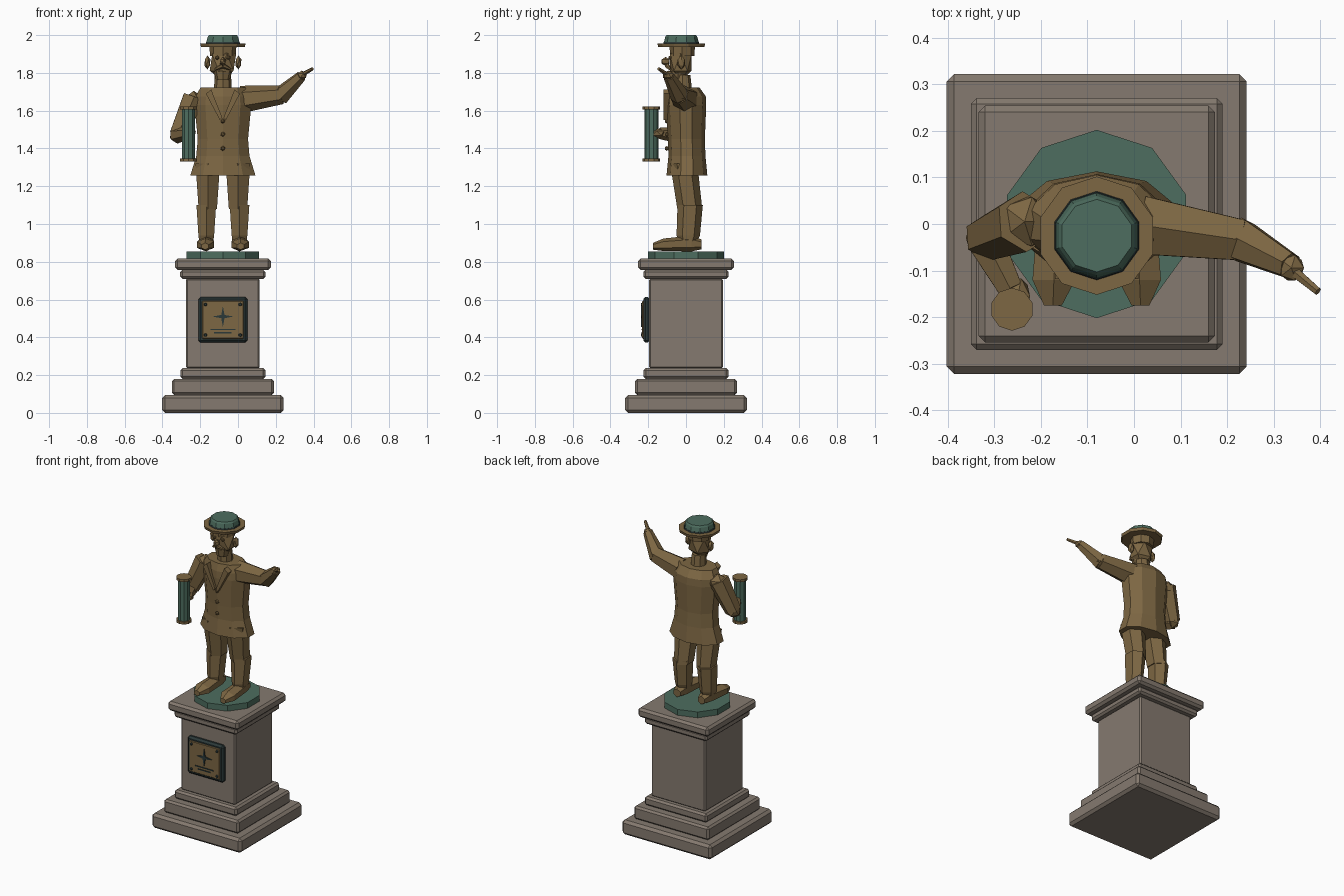
import bpy, bmesh, math
from mathutils import Vector, Matrix

if "Cube" in bpy.data.objects:
    bpy.data.objects.remove(bpy.data.objects["Cube"])

CX = -0.08  # centre line of the monument


def material(name, rgb):
    m = bpy.data.materials.new(name)
    m.diffuse_color = (*rgb, 1)
    m.use_nodes = True
    m.node_tree.nodes["Principled BSDF"].inputs["Base Color"].default_value = m.diffuse_color
    return m


STONE = material("warm grey stone", (0.235, 0.195, 0.16))
BRONZE = material("bronze", (0.205, 0.135, 0.056))
GREEN = material("green patina", (0.075, 0.155, 0.115))
DARK = material("dark metal", (0.024, 0.04, 0.04))


def finish(name, bm, mat):
    bmesh.ops.recalc_face_normals(bm, faces=bm.faces[:])
    me = bpy.data.meshes.new(name)
    bm.to_mesh(me)
    bm.free()
    me.materials.append(mat)
    ob = bpy.data.objects.new(name, me)
    bpy.context.collection.objects.link(ob)
    return ob


def box(name, lo, hi, mat, bevel=0):
    bm = bmesh.new()
    lo, hi = Vector(lo), Vector(hi)
    bmesh.ops.create_cube(bm, size=1, matrix=Matrix.Translation((lo + hi) / 2) @ Matrix.Diagonal((*(hi - lo), 1)))
    if bevel:
        bmesh.ops.bevel(bm, geom=bm.edges[:], offset=bevel, segments=1, affect='EDGES')
    return finish(name, bm, mat)


def loft(name, rings, n, mat, turn=math.pi / 2):
    """Stack of n-sided rings: (centre, side axis, up axis)."""
    bm = bmesh.new()
    loops = []
    for c, a, b in rings:
        loops.append([bm.verts.new(Vector(c) + Vector(a) * math.cos(turn + i * math.tau / n)
                                   + Vector(b) * math.sin(turn + i * math.tau / n)) for i in range(n)])
    for p, q in zip(loops, loops[1:]):
        for i in range(n):
            bm.faces.new((p[i], p[(i + 1) % n], q[(i + 1) % n], q[i]))
    bm.faces.new(loops[0])
    bm.faces.new(loops[-1])
    return finish(name, bm, mat)


def stack(name, rows, n, mat, x=CX):
    """Upright loft from rows of (z, centre y, x radius, y radius)."""
    return loft(name, [((x, y, z), (rx, 0, 0), (0, ry, 0)) for z, y, rx, ry in rows], n, mat)


def limb(name, p, q, r1, r2, mat=BRONZE, n=6):
    p, q = Vector(p), Vector(q)
    d = (q - p).normalized()
    ref = Vector((0, 0, 1)) if abs(d.z) < 0.8 else Vector((0, 1, 0))
    a = d.cross(ref).normalized()
    b = a.cross(d)
    return loft(name, [(p, a * r1, b * r1), (q, a * r2, b * r2)], n, mat)


def ball(name, c, s, mat=BRONZE, sub=1):
    bm = bmesh.new()
    bmesh.ops.create_icosphere(bm, subdivisions=sub, radius=1,
                               matrix=Matrix.Translation(c) @ Matrix.Diagonal((*s, 1)))
    return finish(name, bm, mat)


def plate(name, pts, y0, y1, mat):
    """Outline in x and z, extruded along y."""
    bm = bmesh.new()
    f = bm.faces.new([bm.verts.new((x, y0, z)) for x, z in pts])
    r = bmesh.ops.extrude_face_region(bm, geom=[f])
    for v in r["geom"]:
        if isinstance(v, bmesh.types.BMVert):
            v.co.y = y1
    return finish(name, bm, mat)


# Stepped pedestal
for name, h, z0, z1, bev in (("base_step", 0.322, 0, 0.095, 0.016), ("middle_step", 0.27, 0.095, 0.18, 0.012),
                             ("top_step", 0.225, 0.18, 0.237, 0.012), ("shaft", 0.195, 0.235, 0.712, 0.008),
                             ("lower_cornice", 0.226, 0.71, 0.757, 0.012), ("upper_cornice", 0.254, 0.757, 0.817, 0.014)):
    box(name, (CX - h, -h, z0), (CX + h, h, z1), STONE, bev)
stack("statue_disc", [(0.815, 0, 0.202, 0.202), (0.855, 0, 0.202, 0.202)], 10, GREEN)

# Plaque with compass star, text bars and rivets
box("plaque_frame", (CX - 0.13, -0.226, 0.372), (CX + 0.13, -0.19, 0.614), DARK, 0.012)
box("plaque_panel", (CX - 0.11, -0.232, 0.392), (CX + 0.11, -0.21, 0.594), BRONZE, 0.004)
star = []
for i in range(8):
    r, t = (0.012 if i % 2 else 0.056), i * math.pi / 4
    star.append((CX + r * math.sin(t), 0.51 + r * math.cos(t)))
plate("compass_star", star, -0.238, -0.23, DARK)
for z, w in ((0.441, 0.066), (0.424, 0.046)):
    box("plaque_bar", (CX - w, -0.236, z - 0.003), (CX + w, -0.23, z + 0.003), DARK)
for sx in (-1, 1):
    for z in (0.412, 0.574):
        limb("plaque_rivet", (CX + sx * 0.092, -0.23, z), (CX + sx * 0.092, -0.239, z), 0.01, 0.007, DARK)

# Shoes and legs
for s in (-1, 1):
    x = CX + s * 0.088
    loft("shoe", [((x + s * 0.006, -0.175, 0.882), (0.022, 0, 0), (0, 0, 0.018)),
                  ((x + s * 0.004, -0.12, 0.89), (0.053, 0, 0), (0, 0, 0.033)),
                  ((x, 0.03, 0.897), (0.044, 0, 0), (0, 0, 0.042)),
                  ((x, 0.082, 0.892), (0.028, 0, 0), (0, 0, 0.026))], 6, BRONZE)
    stack("lower_leg", [(0.9, 0.01, 0.042, 0.045), (0.94, 0.012, 0.048, 0.062), (1.1, 0.022, 0.06, 0.067)], 6, BRONZE, x)
    stack("upper_leg", [(1.08, 0.02, 0.056, 0.066), (1.32, -0.012, 0.075, 0.072)], 6, BRONZE, CX + s * 0.08)

# Coat and neck
stack("coat", [(1.258, 0.005, 0.181, 0.108), (1.36, 0.005, 0.148, 0.098), (1.45, 0.002, 0.14, 0.098),
               (1.63, 0.0, 0.158, 0.107), (1.675, 0.0, 0.152, 0.105), (1.722, -0.01, 0.125, 0.082)], 10, BRONZE)
stack("neck", [(1.7, -0.015, 0.048, 0.048), (1.79, -0.02, 0.043, 0.043)], 8, BRONZE)
for s in (-1, 1):
    plate("lapel", [(CX + s * a, z) for a, z in ((0.062, 1.712), (0.09, 1.69), (0.016, 1.55), (0.004, 1.565))],
          -0.118, -0.075, BRONZE)
for z in (1.545, 1.475, 1.4):
    ball("coat_button", (CX, -0.102, z), (0.013, 0.012, 0.013))

# Head
ball("head", (CX, -0.028, 1.855), (0.078, 0.068, 0.098), sub=1)
stack("jaw", [(1.762, -0.045, 0.036, 0.036), (1.81, -0.04, 0.05, 0.05)], 8, BRONZE)
stack("hair_band", [(1.89, -0.02, 0.068, 0.064), (1.95, -0.02, 0.072, 0.068)], 8, BRONZE)
ball("nose", (CX, -0.108, 1.86), (0.018, 0.025, 0.024))
for s in (-1, 1):
    ball("ear", (CX + s * 0.082, -0.025, 1.855), (0.018, 0.022, 0.037))
    ball("eye", (CX + s * 0.03, -0.085, 1.88), (0.012, 0.01, 0.011))
    limb("moustache", (CX, -0.1, 1.838), (CX + s * 0.042, -0.083, 1.818), 0.014, 0.006)

# Hat
HY = -0.025
stack("hat_brim", [(1.938, HY, 0.122, 0.122), (1.956, HY, 0.127, 0.127)], 10, BRONZE)
stack("hat_band", [(1.95, HY, 0.097, 0.097), (1.964, HY, 0.093, 0.093)], 10, DARK)
stack("hat_crown", [(1.955, HY, 0.094, 0.094), (1.99, HY, 0.085, 0.085), (2.0, HY, 0.078, 0.078)], 10, GREEN)

# Raised pointing arm
limb("pointing_upper_arm", (0.02, -0.003, 1.66), (0.235, -0.035, 1.685), 0.072, 0.05)
ball("pointing_elbow", (0.235, -0.035, 1.685), (0.046, 0.046, 0.048))
limb("pointing_forearm", (0.225, -0.033, 1.678), (0.335, -0.09, 1.782), 0.051, 0.03)
ball("pointing_hand", (0.338, -0.094, 1.786), (0.03, 0.032, 0.026))
limb("pointing_finger", (0.335, -0.095, 1.788), (0.395, -0.145, 1.822), 0.013, 0.009)

# Bent arm holding the scroll
ball("bent_shoulder", (-0.235, 0.005, 1.645), (0.06, 0.062, 0.06))
limb("bent_upper_arm", (-0.235, 0.005, 1.665), (-0.318, -0.03, 1.475), 0.066, 0.05)
ball("bent_elbow", (-0.318, -0.03, 1.475), (0.048, 0.05, 0.046))
limb("bent_forearm", (-0.322, -0.03, 1.47), (-0.265, -0.14, 1.48), 0.045, 0.03)
ball("bent_hand", (-0.25, -0.155, 1.48), (0.03, 0.045, 0.028))

# Scroll case
SX, SY = -0.262, -0.183
stack("scroll", [(1.335, SY, 0.037, 0.037), (1.615, SY, 0.037, 0.037)], 10, GREEN, SX)
for z in (1.33, 1.606):
    stack("scroll_cap", [(z, SY, 0.046, 0.046), (z + 0.016, SY, 0.046, 0.046)], 10, BRONZE, SX)
